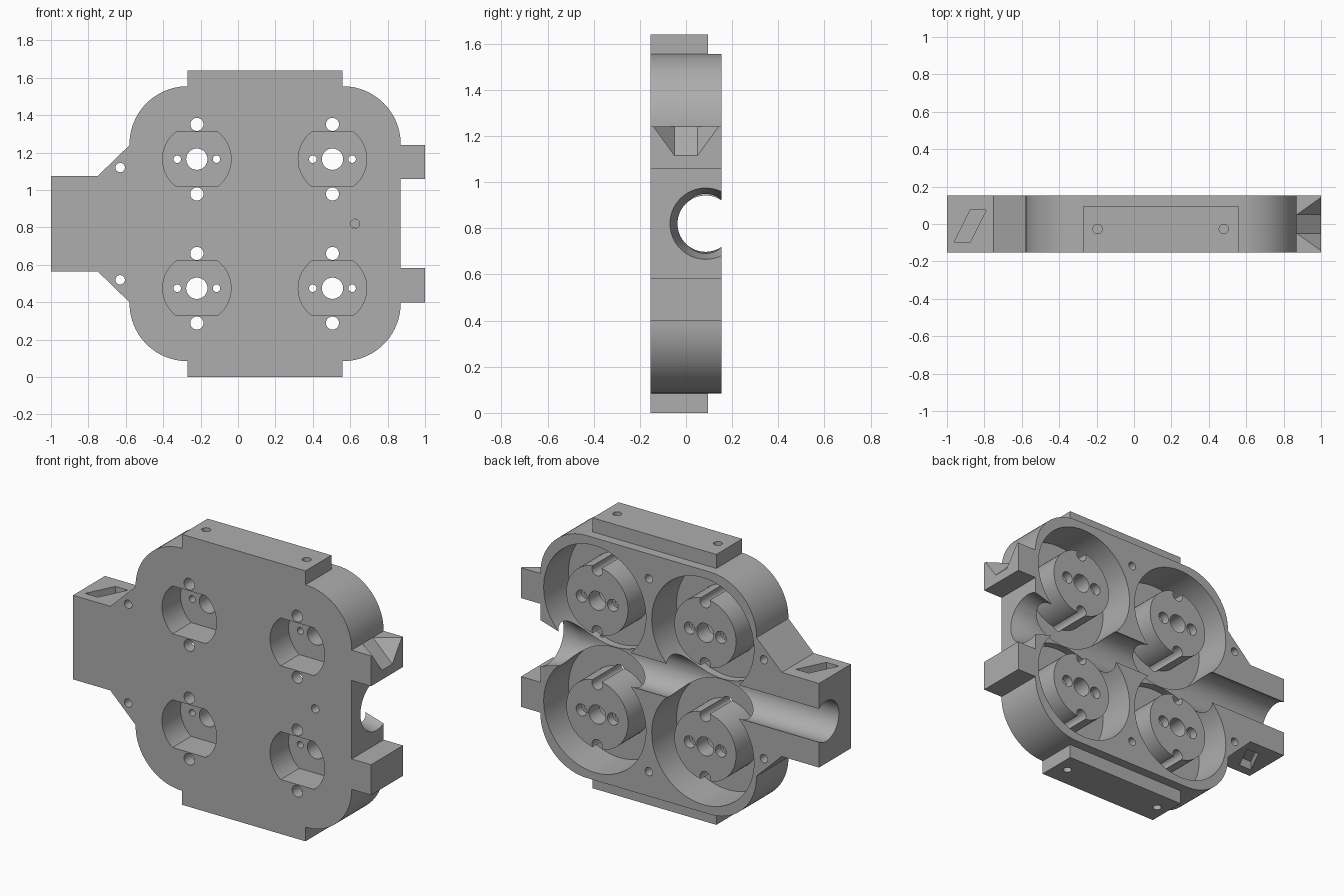
import bpy, bmesh
from math import sin, cos, pi, radians
from mathutils import Matrix, Vector

if "Cube" in bpy.data.objects:
    bpy.data.objects.remove(bpy.data.objects["Cube"])

MID = 0.82            # height of the symmetry plane
FRONT, BACK = -0.153, 0.153
FLOOR, BOSS_TOP = -0.085, 0.13

grey = bpy.data.materials.new("plain grey")
grey.use_nodes = True
grey.diffuse_color = (0.42, 0.42, 0.42, 1)
grey.node_tree.nodes["Principled BSDF"].inputs["Base Color"].default_value = grey.diffuse_color


def add_object(name, bm):
    bmesh.ops.recalc_face_normals(bm, faces=bm.faces)
    mesh = bpy.data.meshes.new(name)
    bm.to_mesh(mesh)
    bm.free()
    mesh.materials.append(grey)
    obj = bpy.data.objects.new(name, mesh)
    bpy.context.scene.collection.objects.link(obj)
    return obj


def prism(name, points, offset):
    """Extrude a flat loop of 3D points along offset."""
    bm = bmesh.new()
    face = bm.faces.new([bm.verts.new(p) for p in points])
    new = bmesh.ops.extrude_face_region(bm, geom=[face])["geom"]
    bmesh.ops.translate(bm, vec=offset,
                        verts=[v for v in new if isinstance(v, bmesh.types.BMVert)])
    return add_object(name, bm)


def rod(name, start, end, r1, r2=None, sides=32):
    """Cylinder or cone between two points."""
    start, end = Vector(start), Vector(end)
    axis = end - start
    turn = axis.to_track_quat('Z', 'Y').to_matrix().to_4x4()
    bm = bmesh.new()
    bmesh.ops.create_cone(bm, cap_ends=True, segments=sides, radius1=r1,
                          radius2=r1 if r2 is None else r2, depth=axis.length,
                          matrix=Matrix.Translation((start + end) / 2) @ turn)
    return add_object(name, bm)


def combine(target, tool, operation='DIFFERENCE'):
    tool.hide_render = True
    mod = target.modifiers.new("combine", 'BOOLEAN')
    mod.operation, mod.solver, mod.object = operation, 'EXACT', tool
    bpy.context.view_layer.objects.active = target
    bpy.ops.object.modifier_apply(modifier=mod.name)
    bpy.data.objects.remove(tool)


def arc(cx, cz, r, a0, a1, steps=20):
    angles = [radians(a0 + (a1 - a0) * i / steps) for i in range(steps + 1)]
    return [(cx + r * cos(a), cz + r * sin(a)) for a in angles]


# Plate outline: upper half from the right side round to the arm, then mirrored
half = [(0.87, 0.24), (1, 0.24), (1, 0.42)]
half = [(0.87, 0.238), (1, 0.238), (1, 0.422), (0.87, 0.422)]
half += arc(0.56, 0.425, 0.31, 0, 90) + [(0.56, MID), (-0.27, MID)]
half += arc(-0.27, 0.425, 0.31, 90, 180) + [(-0.58, 0.42), (-0.75, 0.255), (-1, 0.255)]
outline = half + [(x, -z) for x, z in reversed(half)]
body = prism("holder_body", [(x, FRONT, MID + z) for x, z in outline], (0, BACK - FRONT, 0))

# End tabs are thinner than the plate
for s in (1, -1):
    step = [(-0.3, 0.735), (0.6, 0.735), (0.6, 0.9), (-0.3, 0.9)]
    combine(body, prism("tab_step", [(x, 0.095, MID + s * z) for x, z in step], (0, 0.2, 0)))

centres = [(x, MID + s * 0.345) for x in (-0.22, 0.505) for s in (1, -1)]

# Round pockets open to the back
for x, z in centres:
    combine(body, rod("pocket", (x, FLOOR, z), (x, 0.3, z), 0.343, sides=80))

# Half-open channel along the length with a flared end
combine(body, rod("channel", (-1.1, 0.085, MID), (1.1, 0.085, MID), 0.122, sides=64))
combine(body, rod("channel_flare", (0.74, 0.085, MID), (0.88, 0.085, MID), 0.121, 0.157, 64))

# Bosses with a flat-sided recess in front, and their screw holes
for x, z in centres:
    combine(body, rod("boss", (x, FLOOR - 0.03, z), (x, BOSS_TOP, z), 0.207, sides=64), 'UNION')
    loop = arc(x, z, 0.183, -52.4, 52.4) + arc(x, z, 0.183, 127.6, 232.4)
    combine(body, prism("recess", [(px, -0.3, pz) for px, pz in loop], (0, 0.325, 0)))
    combine(body, rod("shaft_hole", (x, -0.3, z), (x, 0.3, z), 0.057))
    for s in (1, -1):
        combine(body, rod("screw_hole", (x + s * 0.105, -0.3, z), (x + s * 0.105, 0.3, z), 0.02))
        combine(body, rod("screw_sink", (x + s * 0.105, 0.08, z), (x + s * 0.105, 0.2, z), 0.036))
        combine(body, rod("bolt_hole", (x, -0.3, z + s * 0.186), (x, 0.3, z + s * 0.186), 0.035))

# Small holes and slots, mirrored above and below the channel
for s in (1, -1):
    combine(body, rod("arm_hole", (-0.63, -0.3, MID + s * 0.3), (-0.63, 0.3, MID + s * 0.3), 0.025))
    combine(body, rod("back_hole", (0.142, 0, MID + s * 0.585), (0.142, 0.3, MID + s * 0.585), 0.025))
    for x in (-0.195, 0.48):
        combine(body, rod("tab_hole", (x, -0.027, MID + s * 0.7), (x, -0.027, MID + s * 0.9), 0.025))
    slot = [(-0.96, -0.095), (-0.875, -0.095), (-0.79, 0.075), (-0.875, 0.075)]
    combine(body, prism("arm_slot", [(x, y, MID + s * 0.2) for x, y in slot], (0, 0, s * 0.1)))
combine(body, rod("front_hole", (0.625, -0.3, MID), (0.625, -0.07, MID), 0.025))

# Sloped notch in the upper lug
bm = bmesh.new()
for s in (1, -1):
    for p in ((0.87, 0.05, 1.242), (1, 0.05, 1.115), (1, 0.142, 1.242)):
        bm.verts.new((p[0], s * p[1], p[2]))
        if p[0] == 1:
            bm.verts.new((1.05, s * p[1], p[2]))
        if p[2] > 1.2:
            bm.verts.new((p[0], s * p[1], 1.3))
bmesh.ops.convex_hull(bm, input=bm.verts)
combine(body, add_object("lug_notch", bm))

# Smooth round walls, crisp edges
bpy.ops.object.select_all(action='DESELECT')
body.select_set(True)
bpy.context.view_layer.objects.active = body
bpy.ops.object.shade_smooth_by_angle(angle=radians(30))
